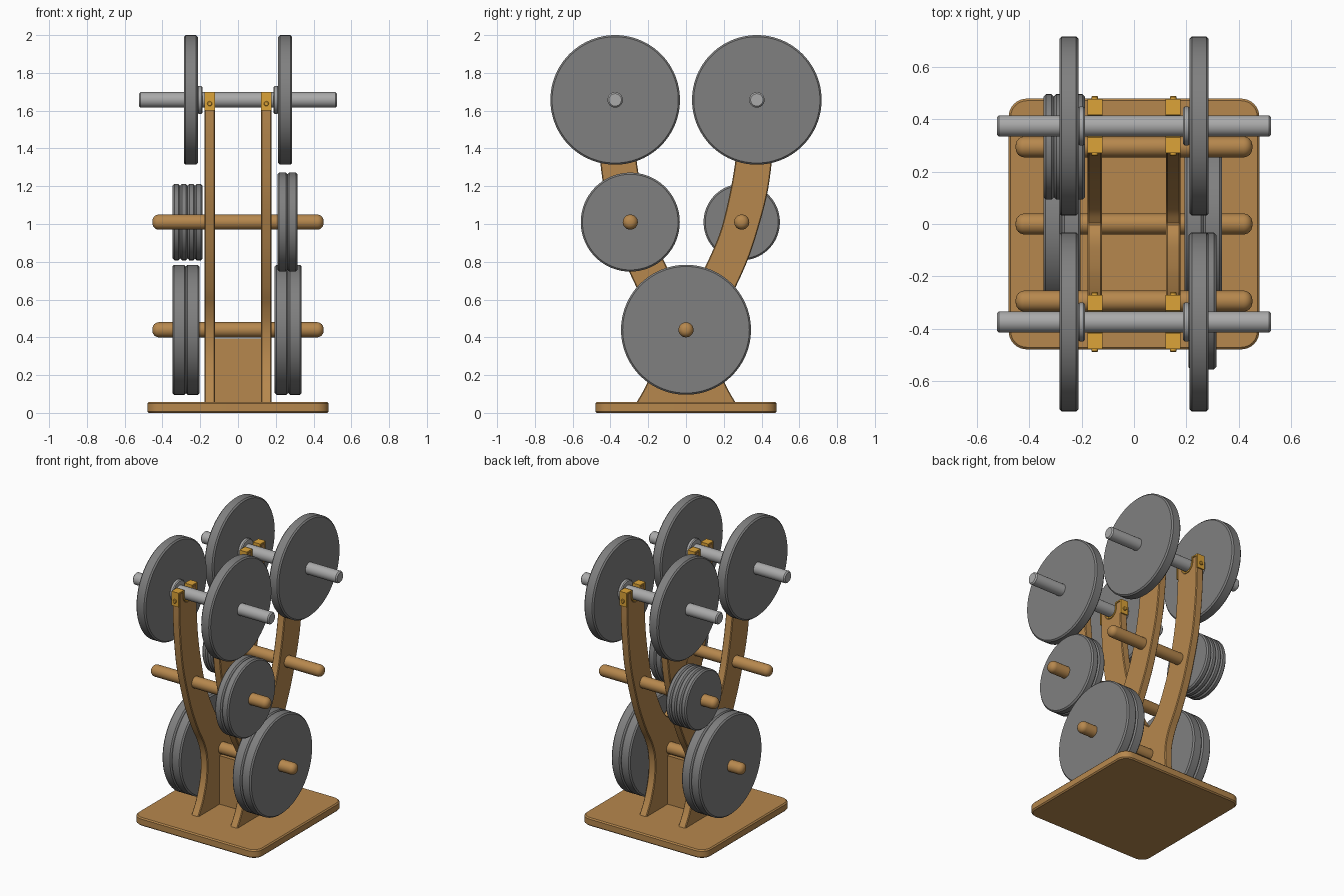
import bpy, bmesh, math
from mathutils import Matrix, Vector

if "Cube" in bpy.data.objects:
    bpy.data.objects.remove(bpy.data.objects["Cube"])


def material(name, rgb):
    m = bpy.data.materials.new(name)
    m.diffuse_color = (*rgb, 1)
    m.use_nodes = True
    m.node_tree.nodes["Principled BSDF"].inputs["Base Color"].default_value = m.diffuse_color
    return m


WOOD = material("oak_wood", (0.47, 0.245, 0.075))
IRON = material("dark_iron", (0.215, 0.215, 0.215))
STEEL = material("bar_steel", (0.40, 0.40, 0.40))
GOLD = material("gold_metal", (0.72, 0.37, 0.04))


def finish(name, bm, mat, bevel=0.0, segments=1):
    """Bevel the hard edges, then make an object with sharp edges kept."""
    bmesh.ops.recalc_face_normals(bm, faces=bm.faces)
    if bevel:
        hard = [e for e in bm.edges if e.calc_face_angle(0) > math.radians(40)]
        bmesh.ops.bevel(bm, geom=hard, offset=bevel, segments=segments,
                        profile=0.5, affect='EDGES', clamp_overlap=True)
    me = bpy.data.meshes.new(name)
    bm.to_mesh(me)
    bm.free()
    me.materials.append(mat)
    ob = bpy.data.objects.new(name, me)
    bpy.context.collection.objects.link(ob)
    bpy.ops.object.select_all(action='DESELECT')
    ob.select_set(True)
    bpy.context.view_layer.objects.active = ob
    bpy.ops.object.shade_smooth_by_angle(angle=math.radians(35))
    return ob


def cylinder_x(name, x0, x1, y, z, r, mat, bevel, segments=1, sides=64):
    bm = bmesh.new()
    mtx = Matrix.Translation(((x0 + x1) / 2, y, z)) @ Matrix.Rotation(math.pi / 2, 4, 'Y')
    bmesh.ops.create_cone(bm, cap_ends=True, segments=sides, radius1=r, radius2=r,
                          depth=abs(x1 - x0), matrix=mtx)
    return finish(name, bm, mat, bevel, segments)


def extrude(name, points, direction, mat, bevel=0.0):
    bm = bmesh.new()
    face = bm.faces.new([bm.verts.new(p) for p in points])
    new = bmesh.ops.extrude_face_region(bm, geom=[face])['geom']
    bmesh.ops.translate(bm, vec=Vector(direction),
                        verts=[v for v in new if isinstance(v, bmesh.types.BMVert)])
    return finish(name, bm, mat, bevel)


def smooth(pts, n=5):
    """Curve through the points (Catmull-Rom)."""
    p = [Vector(q) for q in pts]
    p = [2 * p[0] - p[1]] + p + [2 * p[-1] - p[-2]]
    out = []
    for a, b, c, d in zip(p, p[1:], p[2:], p[3:]):
        for k in range(n):
            t = k / n
            out.append(0.5 * (2 * b + (c - a) * t + (2 * a - 5 * b + 4 * c - d) * t * t
                              + (3 * b - a - 3 * c + d) * t ** 3))
    return [tuple(v) for v in out] + [tuple(pts[-1])]


BAR_Y, BAR_Z = 0.375, 1.657
PEG_Y, PEG_Z = 0.295, 1.01
LOW_Z = 0.44

# base board with rounded corners
base = []
for k, (sx, sy) in enumerate([(1, 1), (-1, 1), (-1, -1), (1, -1)]):
    for i in range(9):
        a = math.pi / 2 * (k + i / 8)
        base.append((sx * 0.41 + 0.07 * math.cos(a), sy * 0.41 + 0.07 * math.sin(a), 0))
extrude("base_board", base, (0, 0, 0.057), WOOD, 0.008)


def saddle(t):
    """Fork outline at the arm top, from outside to inside, grown by t."""
    h, top, r = 0.095 + t, 1.69 + t, 0.052 - t
    pts = [(BAR_Y + h, 1.60), (BAR_Y + h, top), (BAR_Y + r, top)]
    pts += [(BAR_Y + r * math.cos(a), BAR_Z - r * math.sin(a))
            for a in [math.pi * i / 16 for i in range(17)]]
    return pts + [(BAR_Y - r, top), (BAR_Y - h, top), (BAR_Y - h, 1.60)]


# half outline of the forked upright (y, z)
outer = smooth([(0.265, 0.05), (0.205, 0.16), (0.165, 0.30), (0.165, 0.44), (0.20, 0.55),
                (0.26, 0.66), (0.335, 0.83), (0.392, 1.01), (0.43, 1.16), (0.452, 1.31),
                (0.467, 1.48), (0.47, 1.60)])
inner = smooth([(0.28, 1.60), (0.274, 1.48), (0.258, 1.31), (0.225, 1.13), (0.178, 0.95),
                (0.10, 0.77), (0.05, 0.69), (0, 0.65)])
half = outer[:-1] + saddle(0) + inner[1:]
outline = half + [(-y, z) for y, z in reversed(half[:-1])]
strap = saddle(0) + saddle(0.009)[::-1]

for side, sx in (("left", -1), ("right", 1)):
    cx = sx * 0.15
    extrude(f"{side}_upright", [(cx - 0.0275, y, z) for y, z in outline],
            (0.055, 0, 0), WOOD, 0.005)
    for end, sy in (("front", -1), ("back", 1)):
        # metal saddle lining the fork, with its bolts
        extrude(f"{side}_{end}_saddle", [(cx - 0.0285, sy * y, z) for y, z in strap],
                (0.057, 0, 0), GOLD)
        for k, off in (("outer", 0.106), ("inner", -0.106)):
            bm = bmesh.new()
            mtx = (Matrix.Translation((cx, sy * (BAR_Y + off), 1.637))
                   @ Matrix.Rotation(math.pi / 2, 4, 'X'))
            bmesh.ops.create_cone(bm, cap_ends=True, segments=16, radius1=0.013,
                                  radius2=0.013, depth=0.016, matrix=mtx)
            finish(f"{side}_{end}_{k}_bolt", bm, GOLD, 0.003)

# brace panel between the uprights
extrude("brace_panel", [(-0.125, -0.0275, 0.05), (0.125, -0.0275, 0.05),
                        (0.125, -0.0275, 0.395), (-0.125, -0.0275, 0.395)],
        (0, 0.055, 0), WOOD)

# wooden storage pegs
for name, y, z in (("low_peg", 0, LOW_Z), ("front_peg", -PEG_Y, PEG_Z),
                   ("back_peg", PEG_Y, PEG_Z)):
    cylinder_x(name, -0.453, 0.453, y, z, 0.04, WOOD, 0.034, 6, 32)

# the two loaded bars
for end, sy in (("front", -1), ("back", 1)):
    y = sy * BAR_Y
    cylinder_x(f"{end}_bar", -0.525, 0.525, y, BAR_Z, 0.041, STEEL, 0.008, 1, 32)
    for side, sx in (("left", -1), ("right", 1)):
        cylinder_x(f"{end}_{side}_collar", sx * 0.188, sx * 0.215, y, BAR_Z, 0.074,
                   STEEL, 0.006, 1, 48)
        cylinder_x(f"{end}_{side}_bar_plate", sx * 0.213, sx * 0.286, y, BAR_Z, 0.343,
                   IRON, 0.009, 1, 96)

# stored plate stacks: name, start x, plate thickness, count, y, z, radius
for name, x, t, n, y, z, r in (
        ("low_left", -0.347, 0.0715, 2, 0, LOW_Z, 0.344),
        ("low_right", 0.194, 0.0715, 2, 0, LOW_Z, 0.344),
        ("mid_front_right", 0.209, 0.053, 2, -PEG_Y, PEG_Z, 0.262),
        ("mid_back_left", -0.346, 0.0395, 4, PEG_Y, PEG_Z, 0.202)):
    for i in range(n):
        cylinder_x(f"{name}_plate_{i + 1}", x + i * t, x + (i + 1) * t, y, z, r,
                   IRON, 0.009, 1, 96)
